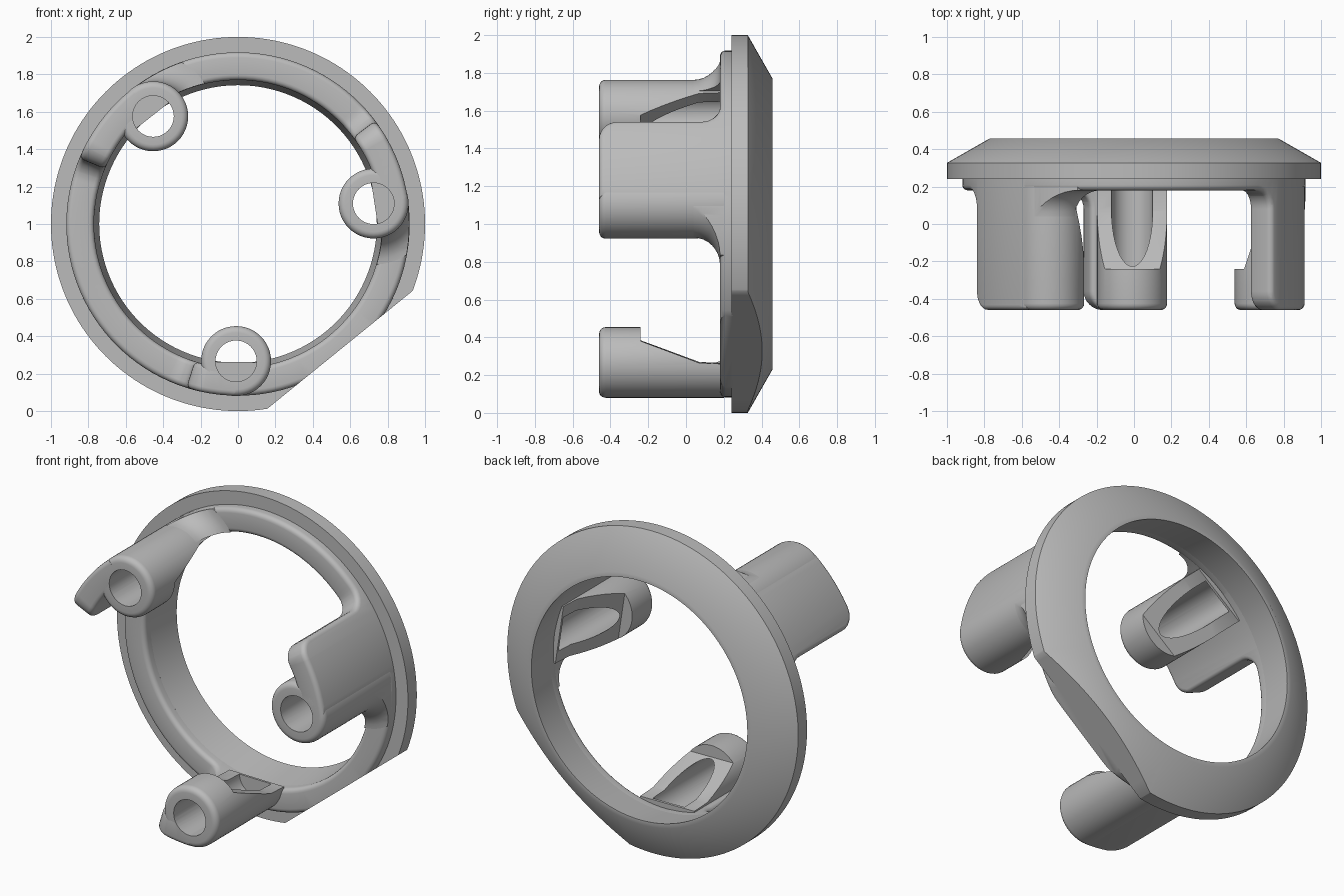
import bpy, bmesh
from math import sin, cos, pi, radians
from mathutils import Vector

cube = bpy.data.objects.get("Cube")
if cube:
    bpy.data.objects.remove(cube)

grey = bpy.data.materials.new("satin grey")
grey.use_nodes = True
grey.diffuse_color = (0.5, 0.5, 0.5, 1)
grey.node_tree.nodes["Principled BSDF"].inputs["Base Color"].default_value = (0.5, 0.5, 0.5, 1)

CENTRE = Vector((0, 0, 1))
FRONT, LIP, BACK = -0.46, 0.18, 0.25
R_IN, R_OUT, R_MID = 0.77, 0.918, 0.85
POST_R, BORE_R, POST_ORBIT = 0.187, 0.11, 0.733
POSTS = {"right": 8.6, "upper": 128.2, "lower": 269.2}


def finish(name, bm):
    bmesh.ops.recalc_face_normals(bm, faces=bm.faces)
    mesh = bpy.data.meshes.new(name)
    bm.to_mesh(mesh)
    bm.free()
    ob = bpy.data.objects.new(name, mesh)
    bpy.context.collection.objects.link(ob)
    mesh.materials.append(grey)
    return ob


def activate(ob):
    bpy.ops.object.select_all(action='DESELECT')
    ob.select_set(True)
    bpy.context.view_layer.objects.active = ob


def smooth(ob):
    activate(ob)
    bpy.ops.object.shade_smooth_by_angle(angle=radians(32))


def carve(ob, cutter, operation='DIFFERENCE'):
    activate(ob)
    mod = ob.modifiers.new("cut", 'BOOLEAN')
    mod.operation, mod.solver, mod.object = operation, 'EXACT', cutter
    bpy.ops.object.modifier_apply(modifier=mod.name)


def lathe(profile, steps, centre, closed=False):
    """Turn (radius, y) points around an axis parallel to y."""
    bm = bmesh.new()
    vs = [bm.verts.new((r, y, 0)) for r, y in profile]
    pairs = list(zip(vs, vs[1:])) + ([(vs[-1], vs[0])] if closed else [])
    es = [bm.edges.new(p) for p in pairs]
    bmesh.ops.spin(bm, geom=vs + es, cent=(0, 0, 0), axis=(0, 1, 0),
                   angle=2 * pi, steps=steps)
    bmesh.ops.remove_doubles(bm, verts=bm.verts, dist=1e-4)
    bmesh.ops.translate(bm, verts=bm.verts, vec=centre)
    return bm


def trim_flat(bm):
    """Slice the flat on the lower right of the ring."""
    n = Vector((0.63, 0, -0.777)).normalized()
    res = bmesh.ops.bisect_plane(bm, geom=bm.verts[:] + bm.edges[:] + bm.faces[:],
                                 plane_co=CENTRE + n * 0.866, plane_no=n, clear_outer=True)
    cut = [g for g in res["geom_cut"] if isinstance(g, bmesh.types.BMEdge)]
    bmesh.ops.edgeloop_fill(bm, edges=cut)


def arc(cx, cy, r, a0, a1, n=8):
    return [(cx + r * cos(radians(a0 + (a1 - a0) * i / n)),
             cy + r * sin(radians(a0 + (a1 - a0) * i / n))) for i in range(n + 1)]


def along(deg):
    return radians(deg) * R_MID


def wall(post, end):
    """Unrolled outline of a raised wall running from a post to its free end."""
    d = 1 if end > post else -1
    length, r = abs(along(end - post)), 0.1
    pts = [(0, LIP), (0, FRONT)]
    pts += arc(length - r, FRONT + r, r, -90, 0)
    pts += arc(length + r, LIP - r, r, 180, 90)
    pts = [(along(post) + d * s, y) for s, y in pts]
    return pts[::d]


# Bevelled flange ring with a flat
bm = lathe([(0.77, 0.24), (1, 0.24), (1, 0.327), (0.77, 0.458), (0.742, 0.458)],
           160, CENTRE, closed=True)
trim_flat(bm)
smooth(finish("flange_ring", bm))

# Lip and walls: flat slab with rounded edges, wrapped around the ring axis
start, stop = along(-60), along(300)
outline = [(start, BACK), (start, LIP)]
outline += wall(POSTS["right"], 37) + wall(POSTS["upper"], 157.5)
outline += wall(POSTS["lower"], 252.5) + [(stop, LIP), (stop, BACK)]
bm = bmesh.new()
loops = [[bm.verts.new((s, y, r)) for s, y in outline] for r in (R_IN, R_OUT)]
for loop in loops:
    bm.faces.new(loop)
for i in range(len(outline)):
    bm.faces.new((loops[0][i - 1], loops[0][i], loops[1][i], loops[1][i - 1]))
bmesh.ops.recalc_face_normals(bm, faces=bm.faces)
rims = [e for e in bm.edges if abs(e.verts[0].co.z - e.verts[1].co.z) < 0.01
        and max(v.co.y for v in e.verts) < 0.2]
bmesh.ops.bevel(bm, geom=rims, offset=0.028, offset_type='OFFSET', segments=4,
                profile=0.5, affect='EDGES', clamp_overlap=False)
seams = [f for f in bm.faces if any(all(abs(v.co.x - s) < 1e-3 for v in f.verts)
                                    for s in (start, stop))]
bmesh.ops.delete(bm, geom=seams, context='FACES')
for deg in range(-57, 300, 3):
    bmesh.ops.bisect_plane(bm, geom=bm.verts[:] + bm.edges[:] + bm.faces[:], dist=1e-5,
                           plane_co=(along(deg), 0, 0), plane_no=(1, 0, 0))
for v in bm.verts:
    s, y, r = v.co
    v.co = CENTRE + Vector((r * cos(s / R_MID), y, r * sin(s / R_MID)))
bmesh.ops.remove_doubles(bm, verts=bm.verts, dist=1e-4)
trim_flat(bm)
lip = finish("lip_and_walls", bm)

# Tube that limits the flared post feet to the width of the lip
tube = finish("tube_cutter", lathe([(R_IN + 0.002, -0.1), (R_OUT - 0.002, -0.1),
                                    (R_OUT - 0.002, 0.21), (R_IN + 0.002, 0.21)],
                                   120, CENTRE, closed=True))

# Screw posts: rounded cylinder, bored through, inner side sloped away
for side, deg in POSTS.items():
    a = radians(deg)
    out = Vector((cos(a), 0, sin(a)))
    tangent = Vector((-sin(a), 0, cos(a)))
    centre = CENTRE + out * POST_ORBIT
    edge = arc(POST_R - 0.035, FRONT + 0.035, 0.035, 0, -90, 5)
    post = finish(side + "_post", lathe([(0, 0.2), (POST_R, 0.2)] + edge + [(0, FRONT)], 48, centre))

    bore = finish("bore_cutter", lathe([(0, 0.185), (BORE_R, 0.185), (BORE_R, -0.6), (0, -0.6)],
                                       40, centre))
    bm = bmesh.new()
    slope = [(0.3, -0.24), (0.115, -0.24), (0.0, 0.07), (-0.01, 0.3), (0.3, 0.3)]
    f = bm.faces.new([bm.verts.new(centre - out * h + tangent * 0.3 + Vector((0, y, 0)))
                      for h, y in slope])
    sweep = bmesh.ops.extrude_face_region(bm, geom=[f], use_keep_orig=True)
    bmesh.ops.translate(bm, vec=tangent * -0.6,
                        verts=[g for g in sweep["geom"] if isinstance(g, bmesh.types.BMVert)])
    wedge = finish("slope_cutter", bm)

    carve(post, bore)
    carve(post, wedge)
    carve(lip, bore)
    smooth(post)

    # Flared foot blending the post into the lip
    if side != "lower":
        r = 0.14
        foot = finish(side + "_post_foot", lathe(
            [(0, 0.2), (POST_R + r, 0.2)] + arc(POST_R + r, LIP - r, r, 90, 180)
            + [(0, LIP - r)], 48, centre))
        carve(foot, tube, 'INTERSECT')
        carve(foot, bore)
        smooth(foot)
    for cutter in (bore, wedge):
        bpy.data.objects.remove(cutter)

bpy.data.objects.remove(tube)
smooth(lip)
